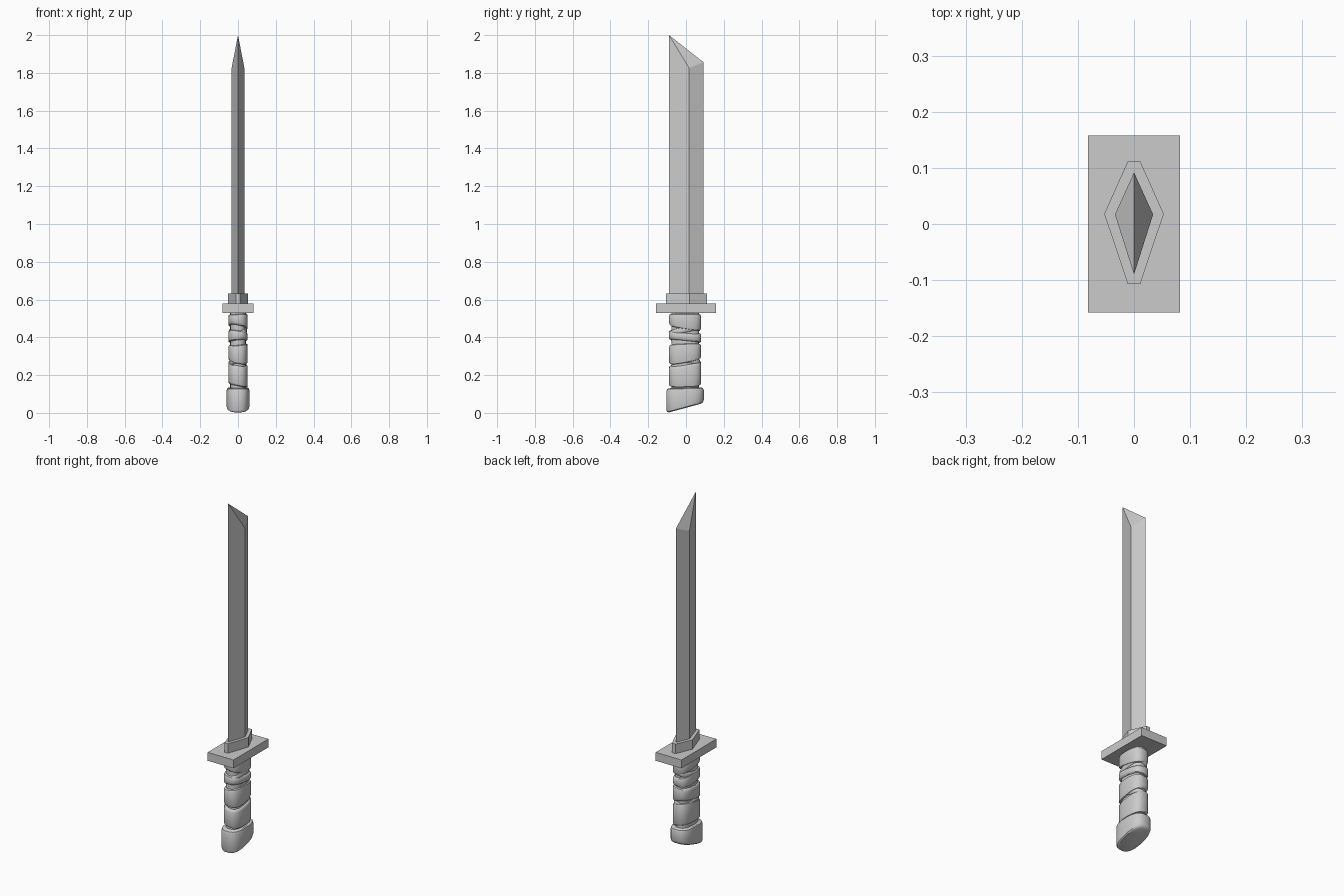
import bpy, bmesh, math

if "Cube" in bpy.data.objects:
    bpy.data.objects.remove(bpy.data.objects["Cube"])


def loft(name, rings, smooth=False):
    """Skin a stack of equal-length point rings and cap both ends."""
    bm = bmesh.new()
    rows = [[bm.verts.new(p) for p in r] for r in rings]
    n = len(rows[0])
    for a, b in zip(rows, rows[1:]):
        for i in range(n):
            j = (i + 1) % n
            bm.faces.new((a[i], a[j], b[j], b[i]))
    bm.faces.new(rows[0][::-1])
    bm.faces.new(rows[-1])
    bmesh.ops.recalc_face_normals(bm, faces=bm.faces)
    me = bpy.data.meshes.new(name)
    bm.to_mesh(me)
    bm.free()
    ob = bpy.data.objects.new(name, me)
    bpy.context.collection.objects.link(ob)
    if smooth:
        bpy.ops.object.select_all(action='DESELECT')
        ob.select_set(True)
        bpy.context.view_layer.objects.active = ob
        bpy.ops.object.shade_smooth_by_angle(angle=math.radians(35))
    return ob


def oval(rx, ry, cy, n=20, p=2.7):
    """Squared-off oval used for the grip sections."""
    pts = []
    for i in range(n):
        a = 2 * math.pi * (i + 0.5) / n
        c, s = math.cos(a), math.sin(a)
        pts.append((rx * math.copysign(abs(c) ** (2 / p), c),
                    cy + ry * math.copysign(abs(s) ** (2 / p), s)))
    return pts


def band(name, rx, ry, cy, low, high, edge=0.012, inset=0.87):
    """Rounded grip band; low and high are (height, y slope, x slope)."""
    rings = []
    for plane, lift, k in ((low, 0, inset), (low, edge * .3, .955), (low, edge, 1),
                           (high, -edge, 1), (high, -edge * .3, .955), (high, 0, inset)):
        z, sy, sx = plane
        rings.append([(x, y, z + lift + sy * y + sx * x)
                      for x, y in oval(rx * k, ry * k, cy)])
    return loft(name, rings, True)


# Blade: diamond section with a slanted chisel tip
lo, mid, hi, w = -0.09, 0.017, 0.092, 0.034
loft("blade", [
    [(0, lo, 0.60), (w, mid, 0.60), (0, hi, 0.60), (-w, mid, 0.60)],
    [(0, lo, 2.00), (w, mid, 1.825), (0, hi, 1.857), (-w, mid, 1.825)]])
# split the tip along the blade's long axis so both facets stay flat
blade = bpy.data.objects["blade"]
bm = bmesh.new()
bm.from_mesh(blade.data)
bm.verts.ensure_lookup_table()
bmesh.ops.connect_verts(bm, verts=[bm.verts[4], bm.verts[6]])
bm.to_mesh(blade.data)
bm.free()

# Collar: six-sided sleeve at the blade root
sleeve = [(-.011, -.107), (.011, -.107), (.053, .018),
          (.011, .112), (-.011, .112), (-.053, .018)]
loft("blade_collar", [[(x, y, z) for x, y in sleeve] for z in (0.575, 0.632)])

# Guard plate
plate = [(-.082, -.158), (.082, -.158), (.082, .158), (-.082, .158)]
loft("guard", [[(x, y, z) for x, y in plate] for z in (0.53, 0.578)])

# Grip core, seen in the gaps between wraps
loft("grip_core", [[(x, y, z) for x, y in oval(.042, .074, -.004)]
                   for z in (0.10, 0.54)], True)

# Tilted wraps around the grip, low to high
wraps = [
    ((.145, .03, -.2), (.262, .16, -.2)),
    ((.275, .18, -.2), (.362, .04, .1)),
    ((.378, -.1, .1), (.428, -.1, -.15)),
    ((.452, -.16, -.2), (.523, .0, .05)),
]
for i, (low, high) in enumerate(wraps):
    band(f"grip_wrap_{i + 1}", .052, .086, -.005, low, high)
# crossing strands
band("grip_strand_upper", .048, .082, -.005, (.418, .22, .2), (.450, .22, .2), .008)
band("grip_strand_lower", .047, .081, -.005, (.255, -.12, .25), (.290, -.12, .25), .008)

# Pommel with a slanted foot
band("pommel", .061, .1, -.005, (.027, .27, 0), (.133, .03, 0), .016, .86)
